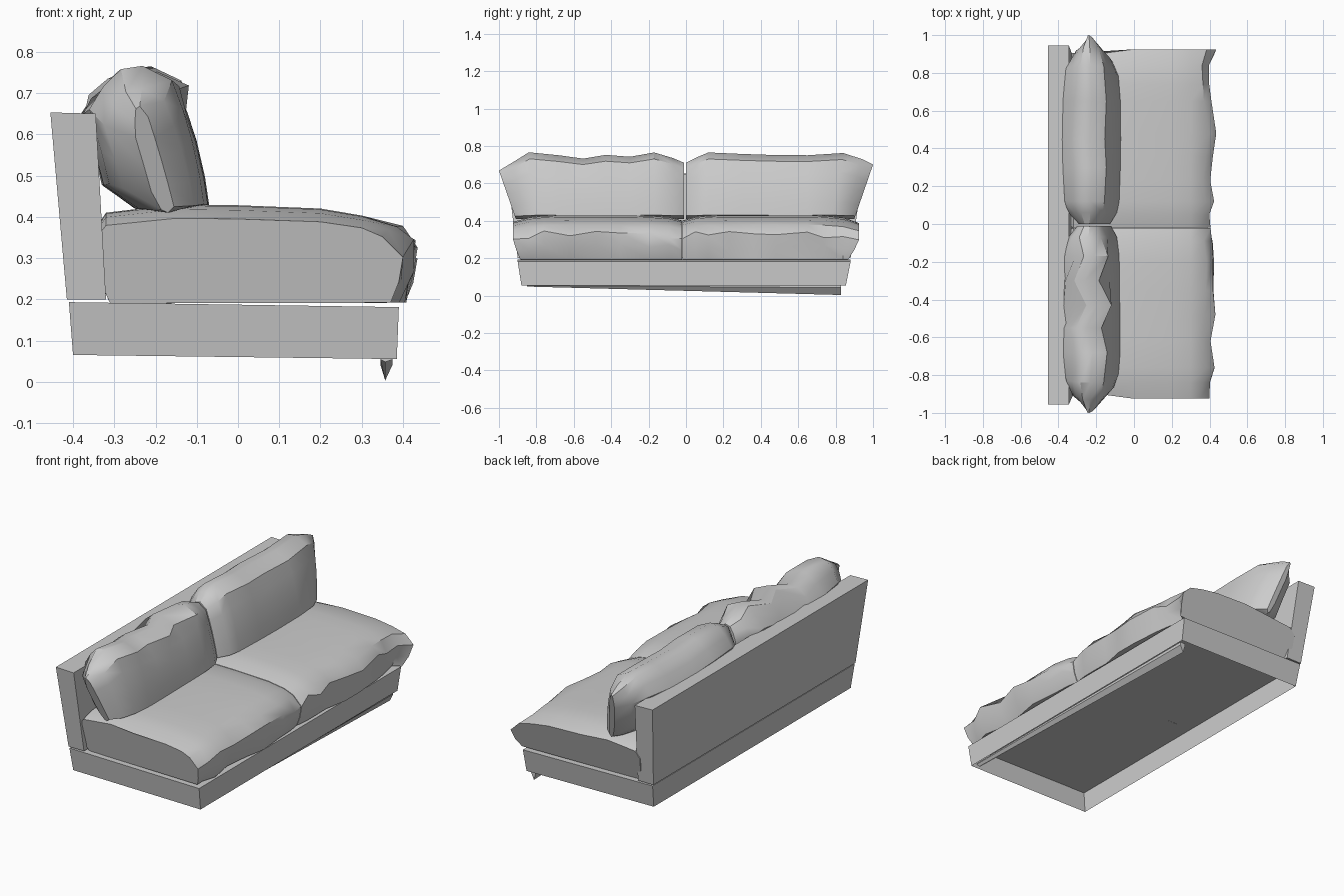
import bpy, bmesh, math, random

if "Cube" in bpy.data.objects:
    bpy.data.objects.remove(bpy.data.objects["Cube"])
random.seed(4)


def finish(name, bm, angle=None):
    bmesh.ops.recalc_face_normals(bm, faces=bm.faces[:])
    me = bpy.data.meshes.new(name)
    bm.to_mesh(me)
    bm.free()
    ob = bpy.data.objects.new(name, me)
    bpy.context.collection.objects.link(ob)
    if angle:
        bpy.ops.object.select_all(action='DESELECT')
        ob.select_set(True)
        bpy.context.view_layer.objects.active = ob
        bpy.ops.object.shade_smooth_by_angle(angle=math.radians(angle))
    return ob


def loft(name, rings, caps=(True, True), angle=None):
    bm = bmesh.new()
    vs = [[bm.verts.new(p) for p in r] for r in rings]
    n = len(vs[0])
    for a, b in zip(vs, vs[1:]):
        for i in range(n):
            j = (i + 1) % n
            bm.faces.new((a[i], a[j], b[j], b[i]))
    if caps[0]:
        bm.faces.new(vs[0][::-1])
    if caps[1]:
        bm.faces.new(vs[-1])
    return finish(name, bm, angle)


def rect(x0, x1, y0, y1, z0, z1):
    # z0 at the rear edge, z1 at the front edge
    return [(x0, y0, z0), (x1, y0, z1), (x1, y1, z1), (x0, y1, z0)]


# base frame, open underneath
loft("base_frame", [rect(-.40, .385, -.88, .855, .065, .055),
                    rect(-.41, .39, -.90, .88, .193, .181)], caps=(False, True))

# leaning back panel
loft("back_panel", [rect(-.415, -.32, -.90, .88, .20, .20),
                    rect(-.455, -.345, -.955, .945, .653, .65)])

# tapering foot rail under the front edge
loft("foot_rail", [[(.345, y, .06), (.345, y, zm), (.357, y, zb), (.375, y, zm), (.375, y, .06)]
                   for y, zm, zb in ((-.85, .054, .048), (.83, .042, .003))])

# seat cushions: side profile lofted along y
SEAT = [(-.31, .19), (-.345, .28), (-.35, .365), (-.32, .41), (-.15, .43), (0, .428),
        (.2, .42), (.30, .403), (.38, .378), (.43, .32), (.42, .25), (.40, .192)]


def seat(name, stations):
    rings = []
    last = len(stations) - 1
    for k, (y, front, zs, tuck) in enumerate(stations):
        ring = []
        for x, z in SEAT:
            zz = .19 + (z - .19) * zs
            yy = y - math.copysign(tuck, y) * max(0, (.30 - z) / .11)
            if x > .35:
                x += front - .43
                if 0 < k < last and z < .35:
                    x += random.uniform(-.02, .008)
                    zz += random.uniform(-.012, .03) if z > .2 else 0
            elif abs(y) > .9 and x < 0:
                yy -= math.copysign(.02, y)
            ring.append((x, yy, zz))
        rings.append(ring)
    loft(name, rings, angle=35)


seat("seat_cushion_left", [(-.925, .40, .86, .04), (-.84, .415, .95, 0), (-.76, .435, .99, 0),
                           (-.62, .41, 1, 0), (-.48, .425, 1, 0), (-.35, .43, 1, 0),
                           (-.2, .435, .99, 0), (-.09, .42, .96, 0), (-.022, .405, .88, 0)])
seat("seat_cushion_right", [(-.018, .405, .88, 0), (.05, .41, .96, 0), (.12, .43, .99, 0),
                            (.23, .415, 1, 0), (.36, .43, 1, 0), (.48, .45, 1, 0),
                            (.65, .42, 1, 0), (.74, .415, .99, 0), (.84, .41, .95, 0),
                            (.925, .435, .83, .06)])

# back cushions: fat profile that pinches toward each end
BACK = [(-.17, .41), (-.07, .43), (-.08, .50), (-.10, .59), (-.122, .66), (-.15, .73),
        (-.23, .765), (-.29, .757), (-.34, .715), (-.38, .66), (-.35, .56), (-.33, .48),
        (-.25, .42)]


def back(name, stations):
    rings = []
    for y, w, top, splay, dent in stations:
        ring = []
        for x, z in BACK:
            t = (z - .41) / .355
            zz = .41 + t * (top - .41)
            spine = -.17 - .07 * t
            xx = spine + (x - spine) * w
            if z > .70:
                xx += dent
            yy = y - splay * (1 - t)
            ring.append((xx, yy, zz))
        rings.append(ring)
    loft(name, rings, angle=35)


back("back_cushion_right", [(0, .45, .71, 0, 0), (.06, .8, .74, 0, 0), (.12, .92, .765, 0, 0),
                            (.3, .98, .757, 0, .005), (.45, 1, .752, 0, -.005),
                            (.65, .98, .75, 0, .005), (.84, .88, .762, .06, 0),
                            (.94, .55, .73, .08, 0), (1.0, .12, .70, .10, 0)])
back("back_cushion_left", [(-.01, .5, .71, 0, 0), (-.07, .8, .735, 0, -.01), (-.17, .92, .765, 0, .02),
                           (-.30, .93, .742, 0, -.03), (-.43, .95, .752, 0, .035),
                           (-.55, .97, .732, 0, -.02), (-.68, .97, .75, 0, .01),
                           (-.84, .88, .766, -.05, 0), (-.93, .65, .71, -.07, 0),
                           (-1.0, .18, .668, -.09, 0)])
